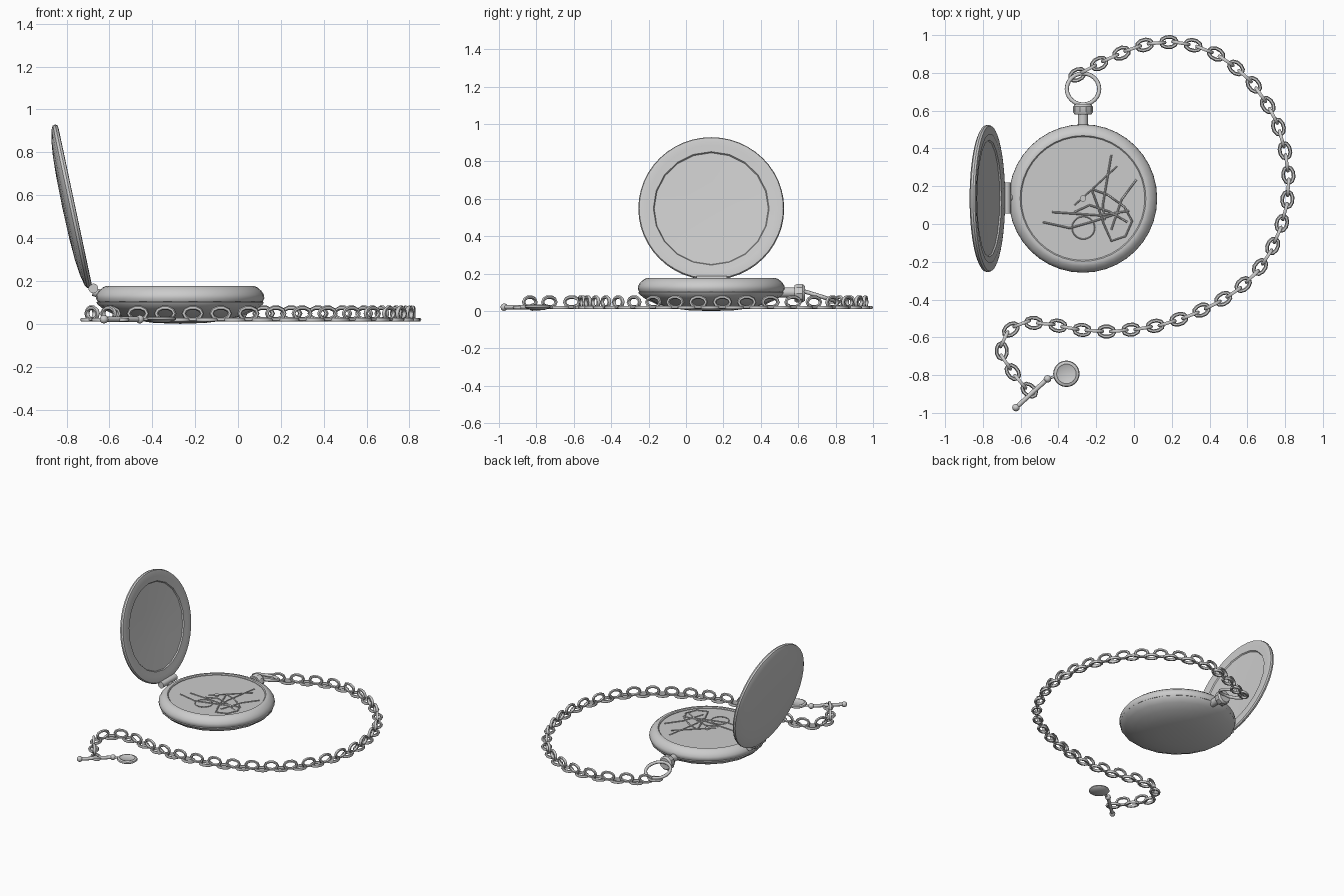
import bpy, math
from mathutils import Vector, Matrix

if "Cube" in bpy.data.objects:
    bpy.data.objects.remove(bpy.data.objects["Cube"])

grey = bpy.data.materials.new("brushed grey")
grey.diffuse_color = (0.6, 0.6, 0.6, 1)
grey.use_nodes = True
grey.node_tree.nodes["Principled BSDF"].inputs["Base Color"].default_value = grey.diffuse_color
C = Vector((-0.27, 0.135, 0))          # watch centre
TAU = 2 * math.pi


def make(name, mesh, loc=(0, 0, 0), rot=None, angle=35):
    ob = bpy.data.objects.new(name, mesh)
    bpy.context.collection.objects.link(ob)
    ob.matrix_world = Matrix.Translation(loc) @ (rot or Matrix())
    if not mesh.materials:
        mesh.materials.append(grey)
    bpy.ops.object.select_all(action='DESELECT')
    ob.select_set(True)
    bpy.context.view_layer.objects.active = ob
    bpy.ops.object.shade_smooth_by_angle(angle=math.radians(angle))
    return ob


def lathe_mesh(name, profile, n):
    """Spin (radius, z) points, listed bottom to top, around z."""
    verts, rows, faces = [], [], []
    for r, z in profile:
        if r == 0:
            rows.append([len(verts)] * n)
            verts.append((0, 0, z))
        else:
            rows.append(list(range(len(verts), len(verts) + n)))
            verts += [(r * math.cos(TAU * i / n), r * math.sin(TAU * i / n), z) for i in range(n)]
    for a, b in zip(rows, rows[1:]):
        for i in range(n):
            j = (i + 1) % n
            f = list(dict.fromkeys((a[i], a[j], b[j], b[i])))
            if len(f) > 2:
                faces.append(f)
    me = bpy.data.meshes.new(name)
    me.from_pydata(verts, [], faces)
    return me


def loop_mesh(name, a, b, r, n, m):
    """Oval wire ring lying in the xy plane."""
    verts, faces = [], []
    for i in range(n):
        t = TAU * i / n
        p = Vector((a * math.cos(t), b * math.sin(t), 0))
        out = Vector((b * math.cos(t), a * math.sin(t), 0)).normalized()
        for k in range(m):
            s = TAU * k / m
            verts.append(p + out * r * math.cos(s) + Vector((0, 0, r * math.sin(s))))
    for i in range(n):
        for k in range(m):
            i2, k2 = (i + 1) % n, (k + 1) % m
            faces.append((i * m + k, i2 * m + k, i2 * m + k2, i * m + k2))
    me = bpy.data.meshes.new(name)
    me.from_pydata(verts, [], faces)
    return me


def rod(name, p, q, r, n=12):
    p, q = Vector(p), Vector(q)
    d = q - p
    me = lathe_mesh(name, [(0, 0), (r, 0), (r, d.length), (0, d.length)], n)
    return make(name, me, p, d.to_track_quat('Z', 'Y').to_matrix().to_4x4())


def ball(name, p, r):
    pr = [(r * math.cos(math.pi * (k / 6 - .5)) if 0 < k < 6 else 0,
           r * math.sin(math.pi * (k / 6 - .5))) for k in range(7)]
    return make(name, lathe_mesh(name, pr, 12), p, angle=60)


def wire(name, pts, z, r=0.005):
    cu = bpy.data.curves.new(name, 'CURVE')
    cu.dimensions = '3D'
    cu.bevel_depth, cu.bevel_resolution = r, 0
    sp = cu.splines.new('POLY')
    sp.points.add(len(pts) - 1)
    for v, (x, y) in zip(sp.points, pts):
        v.co = (x, y, z, 1)
    cu.materials.append(grey)
    ob = bpy.data.objects.new(name, cu)
    bpy.context.collection.objects.link(ob)


# Case: domed back, bezel and dial
make("case_back", lathe_mesh("case_back", [
    (0, 0), (.12, .004), (.22, .017), (.30, .04), (.355, .066), (.385, .09), (.39, .1),
    (.385, .104), (0, .104)], 20), C)
make("bezel", lathe_mesh("bezel", [
    (.36, .1), (.385, .103), (.393, .118), (.391, .135), (.38, .153), (.36, .17), (.345, .176),
    (.333, .176), (.327, .17), (.327, .16)], 40), C)
make("dial", lathe_mesh("dial", [(.33, .155), (.33, .166), (0, .166)], 40), C)

# Lid, hinged open on the left
tilt = Matrix.Rotation(math.radians(78), 4, 'Y')
make("lid", lathe_mesh("lid", [
    (0, -.058), (.15, -.056), (.25, -.051), (.32, -.043), (.37, -.032), (.388, -.022),
    (.39, -.01), (.385, 0), (.37, .002), (.34, 0)], 48), (-.762, .135, .55), tilt)
make("lid_lining", lathe_mesh("lid_lining", [
    (.385, 0), (.31, -.004), (.305, -.012), (.15, -.016), (0, -.018)], 20),
    (-.762, .135, .55), tilt)
rod("hinge", (-.675, .055, .165), (-.675, .22, .165), .023)
rod("hinge_tab", (-.675, .14, .15), (-.62, .14, .13), .02)

# Stem, crown and bow
rod("stem", (-.27, .5, .1), (-.27, .59, .1), .027, 12)
make("crown", lathe_mesh("crown", [
    (0, 0), (.045, 0), (.052, .012), (.052, .042), (.042, .055), (0, .055)], 10),
    (-.27, .58, .095), Matrix.Rotation(-math.pi / 2, 4, 'X'), 30)
make("bow", loop_mesh("bow", .086, .086, .011, 24, 8), (-.27, .715, .08),
     Matrix.Rotation(math.radians(-17), 4, 'X'), 60)

# Dial markings and hands
for i, pts in enumerate([
    [(-.12, .365), (-.14, .25), (-.165, .1), (-.155, .02)],
    [(.013, .235), (-.065, .13), (-.12, -.03)],
    [(-.435, .063), (-.18, .045), (-.025, .07)],
    [(-.483, .01), (-.34, -.022), (-.21, .015), (-.075, .06)],
    [(-.315, .063), (-.235, .1), (-.13, .065), (-.035, .01)],
    [(-.225, .185), (-.14, .155), (-.05, .09), (-.01, .015), (-.045, -.065), (-.12, -.09),
     (-.16, 0), (-.19, .09), (-.225, .185)],
]):
    wire("dial_marking_%d" % i, pts, .168)
make("seconds_ring", loop_mesh("seconds_ring", .06, .06, .003, 20, 4), (-.268, -.02, .167))
wire("hand", [(-.315, .1), (-.27, .14), (-.09, .305)], .17, .004)
make("hand_hub", lathe_mesh("hand_hub", [(.017, .164), (.017, .174), (0, .174)], 12), C)

# Chain: links spaced evenly along the path, flat and upright in turn
path = [Vector(p) for p in [
    (-.30, .79), (-.145, .87), (-.02, .925), (.08, .955), (.21, .965), (.32, .945), (.435, .90),
    (.53, .835), (.625, .75), (.705, .635), (.76, .53), (.80, .385), (.82, .24), (.81, .105),
    (.775, -.025), (.715, -.16), (.64, -.265), (.54, -.355), (.425, -.425), (.295, -.485),
    (.16, -.53), (.03, -.555), (-.13, -.57), (-.29, -.56), (-.445, -.53), (-.58, -.52),
    (-.665, -.565), (-.70, -.635), (-.70, -.70), (-.645, -.78), (-.59, -.85), (-.555, -.88)]]
total = sum((b - a).length for a, b in zip(path, path[1:]))


def along(s):
    for a, b in zip(path, path[1:]):
        d = (b - a).length
        if s <= d:
            return a.lerp(b, s / d)
        s -= d
    return path[-1]


link = loop_mesh("link", .043, .028, .010, 10, 6)
count = round(total / .0645)
for i in range(count + 1):
    s = total * i / count
    p, d = along(s), along(min(s + .03, total)) - along(max(s - .03, 0))
    rot = Matrix.Rotation(math.atan2(d.y, d.x), 4, 'Z')
    if i % 2:
        rot = rot @ Matrix.Rotation(math.pi / 2, 4, 'X')
    z = .048 if i % 2 else (.05 if i == 0 else .019)
    make("chain_link_%d" % i, link, (p.x, p.y, z), rot, 60)

# Toggle bar and fob
A, B = (-.625, -.972, .021), (-.458, -.82, .021)
rod("toggle_bar", A, B, .012)
ball("toggle_end_a", A, .02)
ball("toggle_end_b", B, .02)
rod("fob_pin", B, (-.40, -.80, .021), .007)
make("fob", lathe_mesh("fob", [
    (0, .003), (.035, .006), (.06, .014), (.07, .022), (.066, .03), (.052, .035), (.046, .031),
    (0, .031)], 24), (-.358, -.793, 0))
